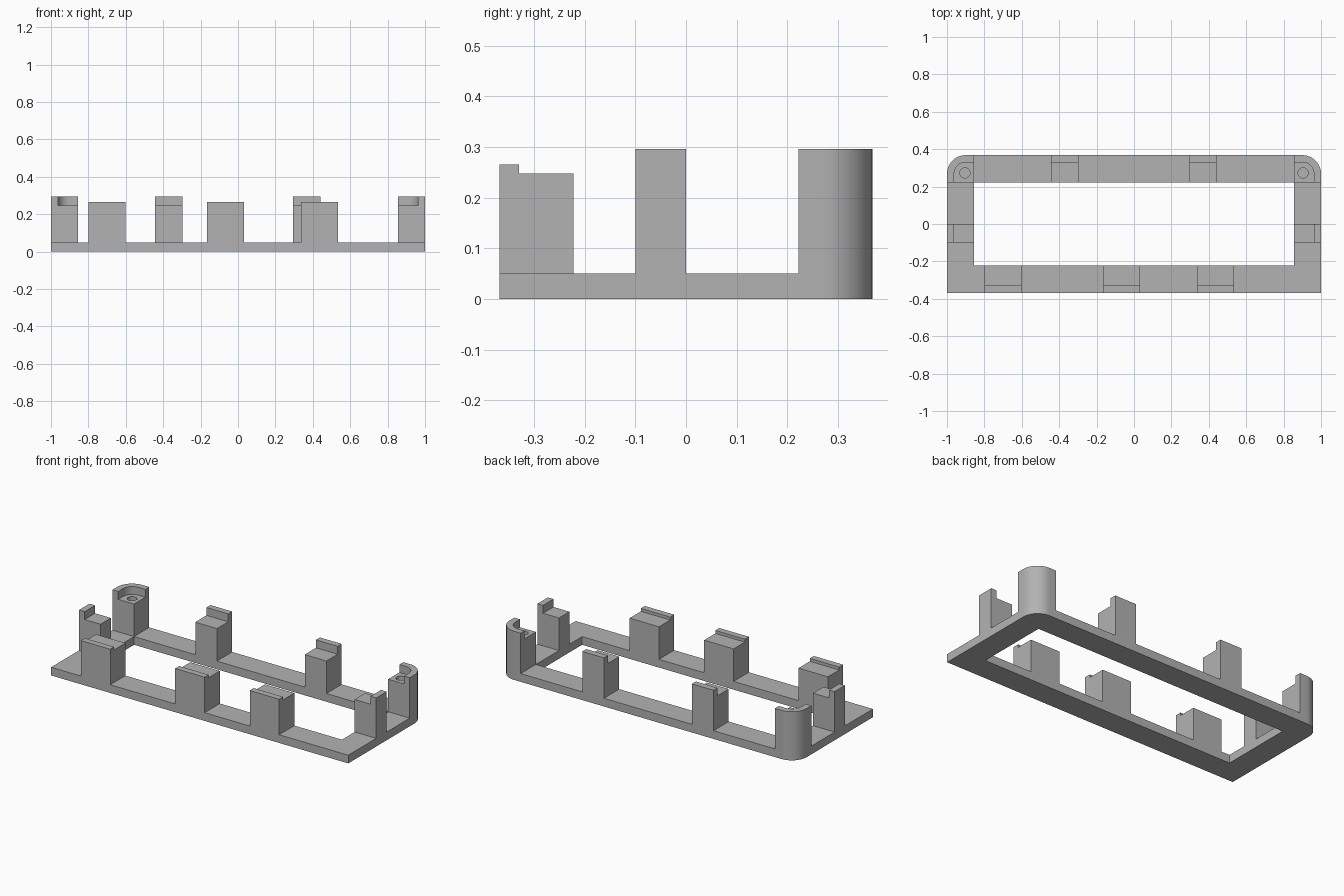
import bpy, bmesh
from math import cos, sin, pi
from mathutils import Vector

cube = bpy.data.objects.get("Cube")
if cube:
    bpy.data.objects.remove(cube)

gray = bpy.data.materials.new("plain gray")
gray.use_nodes = True
color = (0.45, 0.45, 0.45, 1)
gray.diffuse_color = color
gray.node_tree.nodes["Principled BSDF"].inputs["Base Color"].default_value = color

# Main dimensions
HX, HY = 1.0, 0.368          # outer half size
IX, IY = 0.855, 0.222        # inner opening half size
BASE, SHELF, TOP = 0.05, 0.248, 0.296
LIP, R = 0.038, 0.1          # lip thickness, corner radius


def prism(name, points, direction):
    """Extrude a closed loop of points along a direction."""
    bm = bmesh.new()
    face = bm.faces.new([bm.verts.new(p) for p in points])
    ext = bmesh.ops.extrude_face_region(bm, geom=[face], use_keep_orig=True)
    moved = [g for g in ext["geom"] if isinstance(g, bmesh.types.BMVert)]
    bmesh.ops.translate(bm, verts=moved, vec=Vector(direction))
    bmesh.ops.recalc_face_normals(bm, faces=bm.faces)
    mesh = bpy.data.meshes.new(name)
    bm.to_mesh(mesh)
    bm.free()
    mesh.materials.append(gray)
    obj = bpy.data.objects.new(name, mesh)
    bpy.context.collection.objects.link(obj)
    return obj


def cut(obj, cutter):
    """Subtract the cutter from the object and discard it."""
    mod = obj.modifiers.new("cut", "BOOLEAN")
    mod.operation, mod.solver, mod.object = "DIFFERENCE", "EXACT", cutter
    cutter.hide_render = True
    bpy.context.view_layer.update()
    evaluated = obj.evaluated_get(bpy.context.evaluated_depsgraph_get())
    obj.data = bpy.data.meshes.new_from_object(evaluated)
    obj.modifiers.clear()
    bpy.data.objects.remove(cutter)


def arc(cx, cy, r, start, end, z, steps=16):
    angles = [start + (end - start) * i / steps for i in range(steps + 1)]
    return [(cx + r * cos(a), cy + r * sin(a), z) for a in angles]


def smooth(obj):
    bpy.ops.object.select_all(action="DESELECT")
    obj.select_set(True)
    bpy.context.view_layer.objects.active = obj
    bpy.ops.object.shade_smooth_by_angle(angle=pi / 6)


# Base frame: square front corners, rounded back corners
cx, cy = HX - R, HY - R
outline = [(-HX, -HY, 0), (HX, -HY, 0)]
outline += arc(cx, cy, R, 0, pi / 2, 0) + arc(-cx, cy, R, pi / 2, pi, 0)
frame = prism("base_frame", outline, (0, 0, BASE))
opening = [(-IX, -IY, -1), (IX, -IY, -1), (IX, IY, -1), (-IX, IY, -1)]
cut(frame, prism("opening_cutter", opening, (0, 0, 2)))
smooth(frame)


def step(inner, outer, top):
    """Stepped post profile as (distance, height), lip on the outer edge."""
    return [(inner, BASE), (outer, BASE), (outer, top),
            (outer - LIP, top), (outer - LIP, SHELF), (inner, SHELF)]


# Wide front posts with a low lip
for name, x in (("right", -0.8), ("middle", -0.165), ("left", 0.337)):
    loop = [(x, -d, z) for d, z in step(IY, HY, 0.266)]
    prism("front_post_" + name, loop, (0.198, 0, 0))

# Back posts with a tall lip
for name, x in (("right", -0.443), ("left", 0.294)):
    loop = [(x, d, z) for d, z in step(IY, HY, TOP)]
    prism("back_post_" + name, loop, (0.146, 0, 0))

for name, s in (("right", -1), ("left", 1)):
    # Side posts
    loop = [(s * d, -0.1, z) for d, z in step(IX, HX, TOP)]
    prism("side_post_" + name, loop, (0, 0.1, 0))

    # Rounded corner column with a recessed shelf and screw hole
    def mirrored(points):
        return [(s * x, y, z) for x, y, z in points]

    loop = [(IX, IY, BASE), (HX, IY, BASE)] + arc(cx, cy, R, 0, pi / 2, BASE) + [(IX, HY, BASE)]
    column = prism("corner_post_" + name, mirrored(loop), (0, 0, TOP - BASE))
    r = R - LIP
    pocket = [(IX - 0.1, IY - 0.1, SHELF), (cx + r, IY - 0.1, SHELF)]
    pocket += arc(cx, cy, r, 0, pi / 2, SHELF) + [(IX - 0.1, cy + r, SHELF)]
    cut(column, prism("pocket_cutter", mirrored(pocket), (0, 0, 0.2)))
    hole = arc(0.904, 0.273, 0.027, 0, 2 * pi, 0.1, 32)[:-1]
    cut(column, prism("hole_cutter", mirrored(hole), (0, 0, 0.3)))
    smooth(column)
